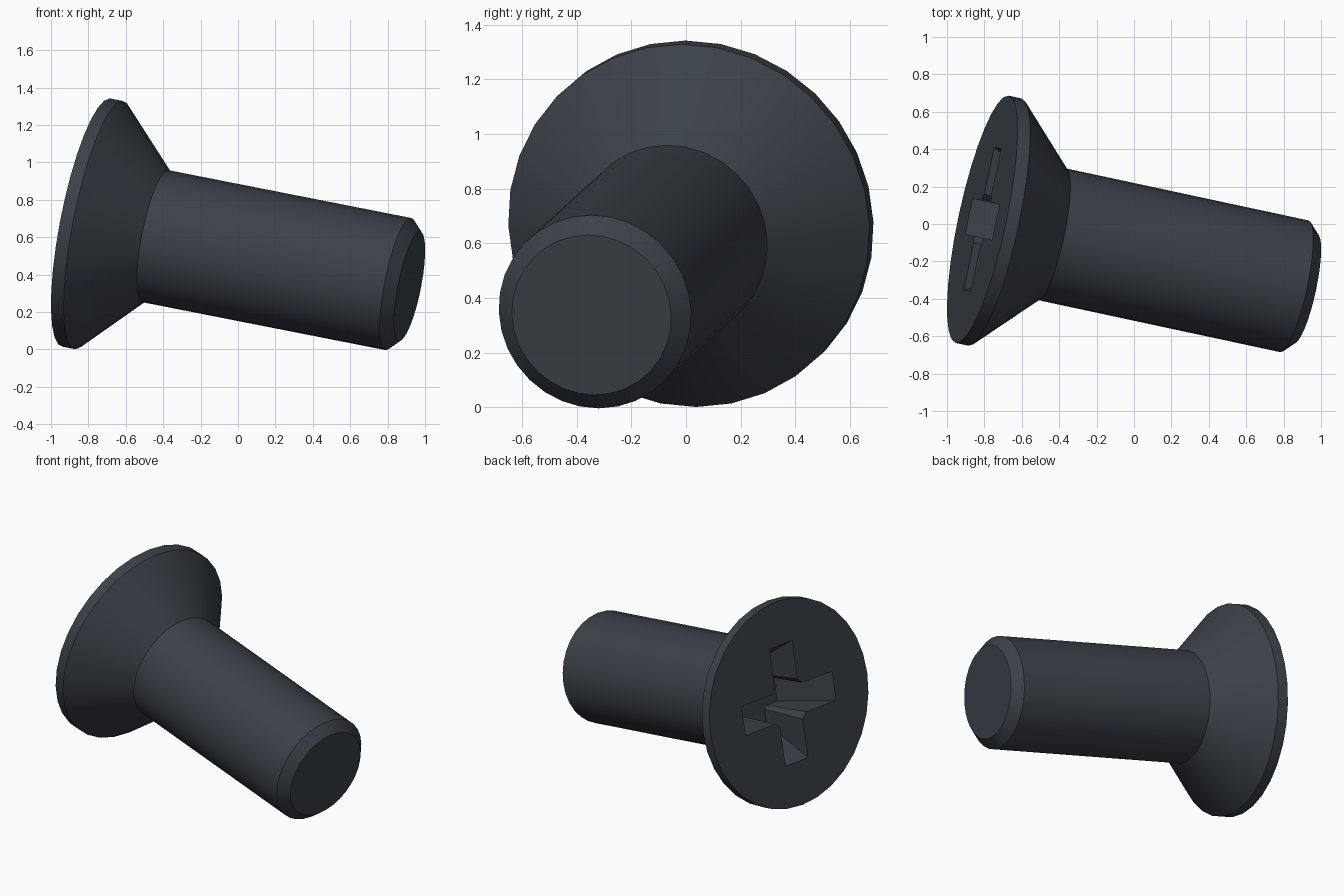
import bpy, bmesh, math
from mathutils import Vector, Matrix

cube = bpy.data.objects.get("Cube")
if cube:
    bpy.data.objects.remove(cube, do_unlink=True)

# Tilted frame: local z runs from the head face down the shaft
axis = Vector((0.960, -0.206, -0.189)).normalized()
side = Vector((0, 0, 1)).cross(axis).normalized()
up = axis.cross(side)
frame = Matrix.Translation((-0.811, 0.025, 0.678)) @ Matrix((side, up, axis)).transposed().to_4x4()

steel = bpy.data.materials.new("dark_blue_steel")
steel.use_nodes = True
steel.diffuse_color = (0.044, 0.053, 0.066, 1)
steel.node_tree.nodes["Principled BSDF"].inputs["Base Color"].default_value = steel.diffuse_color


def loft(name, rings, sides, phase=0.0):
    """Closed solid through rings of (x radius, y radius, depth)."""
    bm = bmesh.new()
    loops = []
    for rx, ry, z in rings:
        angles = [phase + math.tau * i / sides for i in range(sides)]
        loops.append([bm.verts.new((rx * math.cos(a), ry * math.sin(a), z)) for a in angles])
    for a, b in zip(loops, loops[1:]):
        for i in range(sides):
            j = (i + 1) % sides
            bm.faces.new((a[i], a[j], b[j], b[i]))
    bm.faces.new(loops[0][::-1])
    bm.faces.new(loops[-1])
    bmesh.ops.recalc_face_normals(bm, faces=bm.faces)
    mesh = bpy.data.meshes.new(name)
    bm.to_mesh(mesh)
    bm.free()
    mesh.materials.append(steel)
    obj = bpy.data.objects.new(name, mesh)
    obj.matrix_world = frame
    bpy.context.collection.objects.link(obj)
    return obj


# Countersunk head, shaft and chamfered tip in one turned profile
profile = [(0.676, 0), (0.676, 0.07), (0.36, 0.386), (0.36, 1.738), (0.298, 1.80)]
screw = loft("countersunk_screw", [(r, r, z) for r, z in profile], 32)

# Cross recess: two tapered slots and a square core that bevels the inner corners
k = math.sqrt(2)
half_width, top, bottom, depth = 0.097 * k, 0.40 * k, 0.21 * k, 0.36
cutters = [
    loft("slot_across", [(top, half_width, -0.02), (bottom, half_width, depth)], 4, math.pi / 4),
    loft("slot_upright", [(half_width, top, -0.02), (half_width, bottom, depth)], 4, math.pi / 4),
    loft("recess_core", [(0.232, 0.232, -0.02), (0.215, 0.215, depth)], 4),
]

bpy.ops.object.select_all(action="DESELECT")
bpy.context.view_layer.objects.active = screw
screw.select_set(True)
for cutter in cutters:
    cutter.hide_render = True
    cut = screw.modifiers.new(cutter.name, "BOOLEAN")
    cut.operation = "DIFFERENCE"
    cut.solver = "EXACT"
    cut.object = cutter
    bpy.ops.object.modifier_apply(modifier=cut.name)
    bpy.data.objects.remove(cutter, do_unlink=True)

bpy.ops.object.shade_smooth_by_angle(angle=math.radians(30))
